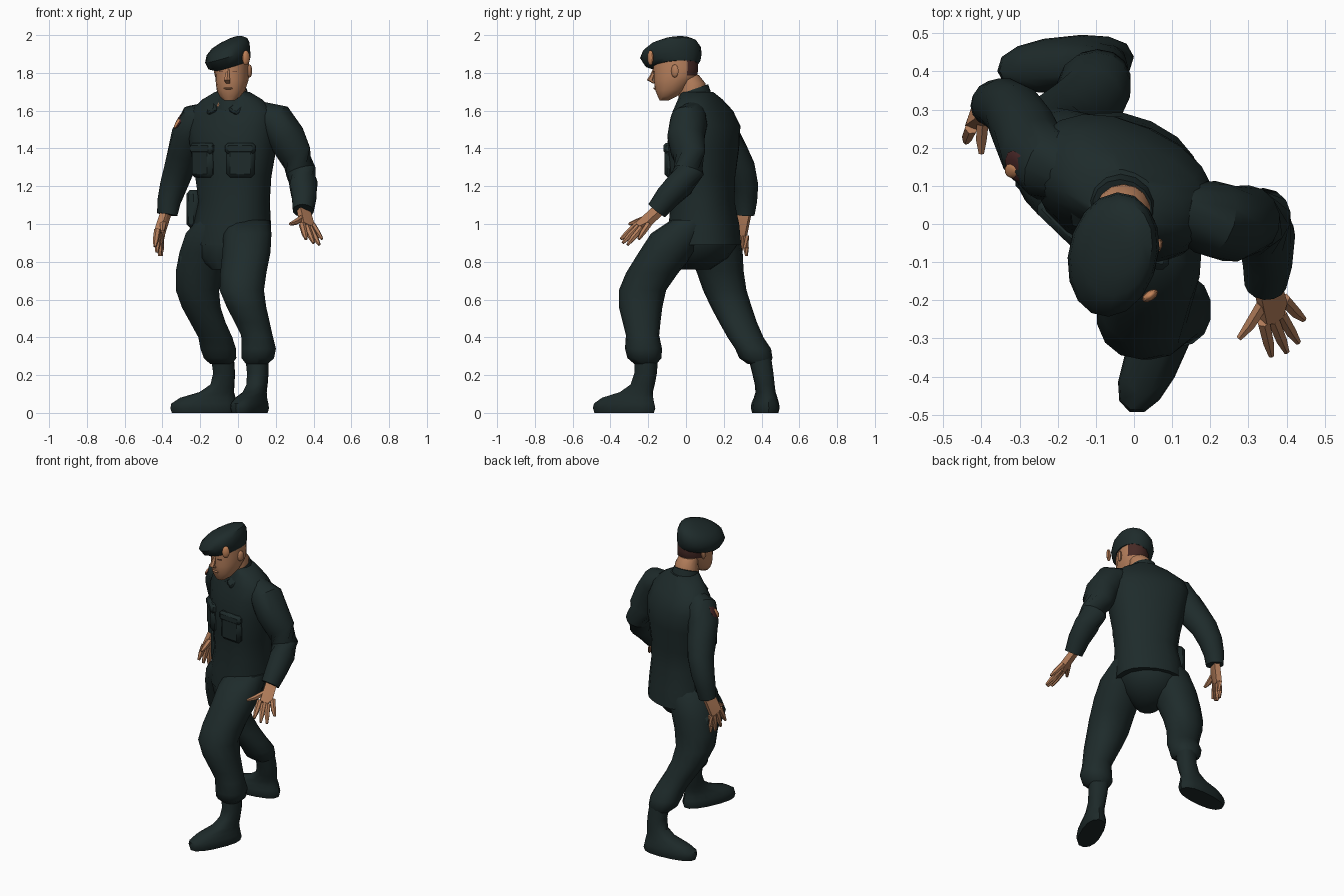
import bpy, bmesh, math
from mathutils import Vector, Matrix

cube = bpy.data.objects.get("Cube")
if cube:
    bpy.data.objects.remove(cube, do_unlink=True)


def material(name, r, g, b):
    m = bpy.data.materials.new(name)
    m.use_nodes = True
    m.diffuse_color = (r, g, b, 1)
    node = next(n for n in m.node_tree.nodes if n.type == 'BSDF_PRINCIPLED')
    node.inputs["Base Color"].default_value = (r, g, b, 1)
    node.inputs["Roughness"].default_value = 0.9
    return m


CLOTH = material("dark green cloth", 0.013, 0.024, 0.024)
LEATHER = material("dark boot leather", 0.012, 0.022, 0.022)
SKIN = material("skin", 0.46, 0.21, 0.105)
HAIR = material("dark brown hair", 0.06, 0.022, 0.018)
RED = material("dark red patch", 0.065, 0.02, 0.02)
TAN = material("orange tan badge", 0.55, 0.23, 0.1)


def finish(name, bm, mat, angle=40):
    bmesh.ops.recalc_face_normals(bm, faces=bm.faces)
    mesh = bpy.data.meshes.new(name)
    bm.to_mesh(mesh)
    bm.free()
    ob = bpy.data.objects.new(name, mesh)
    bpy.context.collection.objects.link(ob)
    mesh.materials.append(mat)
    bpy.ops.object.select_all(action='DESELECT')
    ob.select_set(True)
    bpy.context.view_layer.objects.active = ob
    bpy.ops.object.shade_smooth_by_angle(angle=math.radians(angle))
    return ob


def turn(yaw):
    return Matrix.Rotation(math.radians(yaw), 3, 'Z')


def loft(name, rings, mat, yaw=0, power=1.0, follow=False, tilt=(0, 0), sides=14):
    """Skin rings of (x, y, z, rx, ry), level or square to their path."""
    bm = bmesh.new()
    loops = []
    centres = [Vector(r[:3]) for r in rings]
    for i, ring in enumerate(rings):
        rot = turn(yaw)
        if follow:
            way = centres[min(i + 1, len(rings) - 1)] - centres[max(i - 1, 0)]
            rot = way.to_track_quat('Z', 'Y').to_matrix()
        loop = []
        for k in range(sides):
            t = math.tau * (k + 0.5) / sides
            c, s = math.cos(t), math.sin(t)
            p = rot @ Vector((math.copysign(abs(c) ** power, c) * ring[3],
                              math.copysign(abs(s) ** power, s) * ring[-1], 0))
            p.z += tilt[0] * p.x + tilt[1] * p.y
            loop.append(bm.verts.new(centres[i] + p))
        loops.append(loop)
    for a, b in zip(loops, loops[1:]):
        for k in range(sides):
            n = (k + 1) % sides
            bm.faces.new((a[k], a[n], b[n], b[k]))
    bm.faces.new(loops[0])
    bm.faces.new(loops[-1])
    return finish(name, bm, mat)


def block(name, loc, size, mat, rot, bevel=0.01):
    bm = bmesh.new()
    bmesh.ops.create_cube(bm, size=1)
    bmesh.ops.scale(bm, vec=size, verts=bm.verts)
    if bevel:
        bmesh.ops.bevel(bm, geom=bm.edges[:], offset=bevel, segments=1, affect='EDGES')
    bmesh.ops.transform(bm, matrix=Matrix.Translation(loc) @ rot.to_4x4(), verts=bm.verts)
    return finish(name, bm, mat)


def ball(name, loc, size, mat, rot):
    bm = bmesh.new()
    bmesh.ops.create_uvsphere(bm, u_segments=10, v_segments=6, radius=1)
    bmesh.ops.scale(bm, vec=size, verts=bm.verts)
    bmesh.ops.transform(bm, matrix=Matrix.Translation(loc) @ rot.to_4x4(), verts=bm.verts)
    return finish(name, bm, mat)


# Jacket, twisted towards the right
TWIST = -24
loft("jacket", [(-.03, .1, .89, .205, .185), (-.03, .095, 1.0, .205, .178),
                (-.02, .088, 1.12, .19, .16), (-.025, .085, 1.25, .205, .165),
                (-.025, .09, 1.4, .235, .175), (-.03, .1, 1.52, .25, .165),
                (-.03, .09, 1.6, .235, .13), (-.03, .075, 1.66, .165, .1),
                (-.03, .06, 1.7, .09, .08)], CLOTH, TWIST, 0.88, sides=18)


def on_torso(x, y, z):
    return Vector((-.03, .085, z)) + turn(TWIST) @ Vector((x, y, 0))


# Chest pockets, flaps, lapels and open throat
for side, word in ((-1, "right"), (1, "left")):
    rot = turn(TWIST + side * 20)
    block(word + "_chest_pocket", on_torso(side * .11, -.138, 1.33), (.15, .05, .17), CLOTH, rot, .02)
    block(word + "_pocket_flap", on_torso(side * .11, -.143, 1.4), (.16, .05, .06), CLOTH, rot, .015)
    lean = rot @ Matrix.Rotation(math.radians(-35), 3, 'X') @ Matrix.Rotation(side * .6, 3, 'Y')
    block(word + "_lapel", on_torso(side * .075, -.1, 1.62), (.06, .03, .09), CLOTH, lean)
block("throat", on_torso(0, -.09, 1.645), (.085, .03, .075), SKIN,
      turn(TWIST) @ Matrix.Rotation(math.radians(-40), 3, 'X'))
block("hip_pouch", on_torso(-.2, -.03, 1.08), (.07, .12, .2), CLOTH, turn(TWIST), .02)
loft("collar", [(-.03, .045, 1.63, .1, .095), (-.03, .043, 1.68, .09, .084),
                (-.03, .045, 1.715, .08, .07)], CLOTH, TWIST, tilt=(0, .35))

# Sleeves
loft("left_sleeve", [(.12, .04, 1.58, .07), (.2, .015, 1.545, .1), (.255, .0, 1.46, .1),
                     (.3, .012, 1.37, .09), (.332, .015, 1.28, .082), (.347, -.03, 1.21, .076),
                     (.35, -.1, 1.14, .066), (.345, -.155, 1.07, .056)], CLOTH, follow=True)
loft("right_sleeve", [(-.14, .12, 1.58, .07), (-.215, .155, 1.545, .1), (-.26, .19, 1.47, .094),
                      (-.285, .24, 1.38, .088), (-.312, .29, 1.29, .08), (-.342, .312, 1.2, .072),
                      (-.365, .315, 1.12, .062), (-.375, .31, 1.05, .054)], CLOTH, follow=True)

# Sleeve badge on the right shoulder
out = Vector((-.82, -.25, .5)).normalized()
facing = out.to_track_quat('Z', 'Y').to_matrix()
spot = Vector((-.235, .175, 1.5)) + out * .092
ball("shoulder_patch", spot, (.042, .05, .009), RED, facing)
ball("shoulder_emblem", spot + out * .008 - Vector((.004, .01, .016)), (.02, .032, .008), TAN, facing)


def hand(side, wrist, knuckle, tips):
    """Hull palm with four fingers and a thumb, the thumb tip last."""
    wrist, knuckle = Vector(wrist), Vector(knuckle)
    tips = [Vector(t) for t in tips]
    middle = sum(tips[:4], Vector()) / 4
    roots = [knuckle + (t - middle) * .62 for t in tips[:4]]
    roots.append(wrist.lerp(knuckle, .45).lerp(tips[4], .25))
    across = (roots[0] - roots[3]).normalized()
    thick = across.cross(knuckle - wrist).normalized() * .017
    bm = bmesh.new()
    for p in roots + [wrist + across * .036, wrist - across * .036]:
        for s in (-1, 1):
            bm.verts.new(p + thick * s)
    bmesh.ops.convex_hull(bm, input=bm.verts[:])
    finish(side + "_palm", bm, SKIN)
    for i, (root, tip) in enumerate(zip(roots, tips)):
        bend = root.lerp(tip, .55) + (wrist - knuckle).normalized() * -.006
        word = "_thumb" if i == 4 else "_finger_%d" % (i + 1)
        loft(side + word, [(*root, .018), (*bend, .016), (*tip, .008)], SKIN, follow=True, sides=6)


hand("left", (.345, -.14, 1.08), (.37, -.235, .99),
     [(.445, -.25, .92), (.43, -.31, .89), (.4, -.335, .9), (.36, -.345, .92), (.275, -.3, 1.0)])
hand("right", (-.378, .31, 1.07), (-.415, .285, .95),
     [(-.405, .32, .83), (-.415, .285, .83), (-.43, .25, .85), (-.44, .215, .88), (-.4, .185, .96)])

# Trousers gathered above the boots
loft("left_trouser", [(.05, .05, 1.02, .12, .13), (.05, -.03, .95, .13, .155),
                      (.045, -.1, .85, .13, .15), (.028, -.18, .74, .125, .138),
                      (.02, -.23, .65, .12, .125), (.045, -.24, .56, .107, .115),
                      (.075, -.235, .48, .095, .1), (.1, -.23, .41, .085, .088),
                      (.11, -.225, .34, .093, .098), (.105, -.22, .29, .088, .09),
                      (.1, -.215, .26, .06, .06)], CLOTH, power=.92)
loft("right_trouser", [(-.1, .1, 1.02, .12, .14), (-.14, .125, .95, .14, .155),
                       (-.175, .155, .85, .138, .145), (-.202, .18, .75, .13, .125),
                       (-.215, .205, .65, .117, .115), (-.195, .24, .56, .105, .108),
                       (-.16, .275, .48, .096, .1), (-.12, .315, .4, .092, .095),
                       (-.105, .355, .34, .096, .095), (-.095, .37, .29, .088, .088),
                       (-.09, .385, .26, .06, .06)], CLOTH, power=.92)
loft("trouser_seat", [(-.07, .05, .76, .07, .08), (-.06, .08, .82, .15, .14),
                      (-.045, .095, .89, .19, .172), (-.03, .095, .97, .19, .17)], CLOTH, TWIST)
block("right_cargo_pocket", (-.29, .17, .77), (.04, .14, .17), CLOTH, Matrix.Rotation(.25, 3, 'X'), .015)


# Boots: sole, instep and shaft stacked from level rings
def boot(side, ankle, top, yaw):
    ankle, top = Vector(ankle), Vector(top)
    rings = []
    for z, shift, rx, ry in ((.0, -.12, .066, .172), (.025, -.12, .073, .18), (.05, -.12, .07, .174),
                             (.08, -.1, .06, .148), (.11, -.05, .052, .092), (.15, -.015, .052, .064),
                             (.21, 0, .056, .058), (.32, 0, .062, .062)):
        c = ankle.lerp(top, max(0, z - .08) / .24) + turn(yaw) @ Vector((0, shift, 0))
        rings.append((c.x, c.y, z, rx, ry))
    loft(side + "_boot", rings, LEATHER, yaw, .85)


boot("left", (.11, -.218, 0), (.1, -.21, 0), -24)
boot("right", (-.06, .432, 0), (-.085, .385, 0), -84)

# Neck and head, hair painted on the back faces
loft("neck", [(-.03, .03, 1.6, .07), (-.03, .035, 1.7, .074), (-.027, .033, 1.745, .07),
              (-.03, .005, 1.79, .062)], SKIN)
GAZE = -12
head = loft("head", [(-.045, -.115, 1.655, .03, .025), (-.042, -.1, 1.675, .055, .05),
                     (-.037, -.08, 1.71, .075, .085), (-.032, -.065, 1.76, .085, .108),
                     (-.03, -.055, 1.785, .087, .118), (-.03, -.055, 1.83, .088, .122),
                     (-.03, -.055, 1.91, .08, .115)], SKIN, GAZE, .92)
head.data.materials.append(HAIR)
for f in head.data.polygons:
    if f.center.y > -.005 and f.center.z > 1.78:
        f.material_index = 1


def on_head(x, y, z):
    return Vector((-.03, -.055, z)) + turn(GAZE) @ Vector((x, y, 0))


loft("nose", [(*on_head(0, -.112, 1.825), .009), (*on_head(0, -.124, 1.79), .013),
              (*on_head(0, -.138, 1.762), .018), (*on_head(0, -.112, 1.745), .012)], SKIN, sides=6)
ball("mouth", on_head(0, -.108, 1.718), (.026, .012, .006), SKIN, turn(GAZE))
for side, word in ((-1, "right"), (1, "left")):
    ball(word + "_ear", on_head(side * .09, .015, 1.81), (.012, .022, .035), SKIN, turn(GAZE - side * 15))
    block(word + "_eye", on_head(side * .036, -.109, 1.806), (.022, .008, .005), HAIR, turn(GAZE + side * 18), 0)

# Beret drooping to the right, with a badge over the left eye
loft("beret", [(-.03, -.06, 1.838, .09, .126), (-.045, -.072, 1.853, .11, .15),
               (-.055, -.08, 1.89, .117, .165), (-.053, -.075, 1.927, .112, .155),
               (-.045, -.065, 1.957, .092, .125), (-.035, -.055, 1.976, .058, .08),
               (-.025, -.045, 1.988, .02, .03)], CLOTH, GAZE, tilt=(.3, .05), sides=16)
ball("beret_badge", (.042, -.188, 1.88), (.024, .013, .04), TAN, turn(35))
